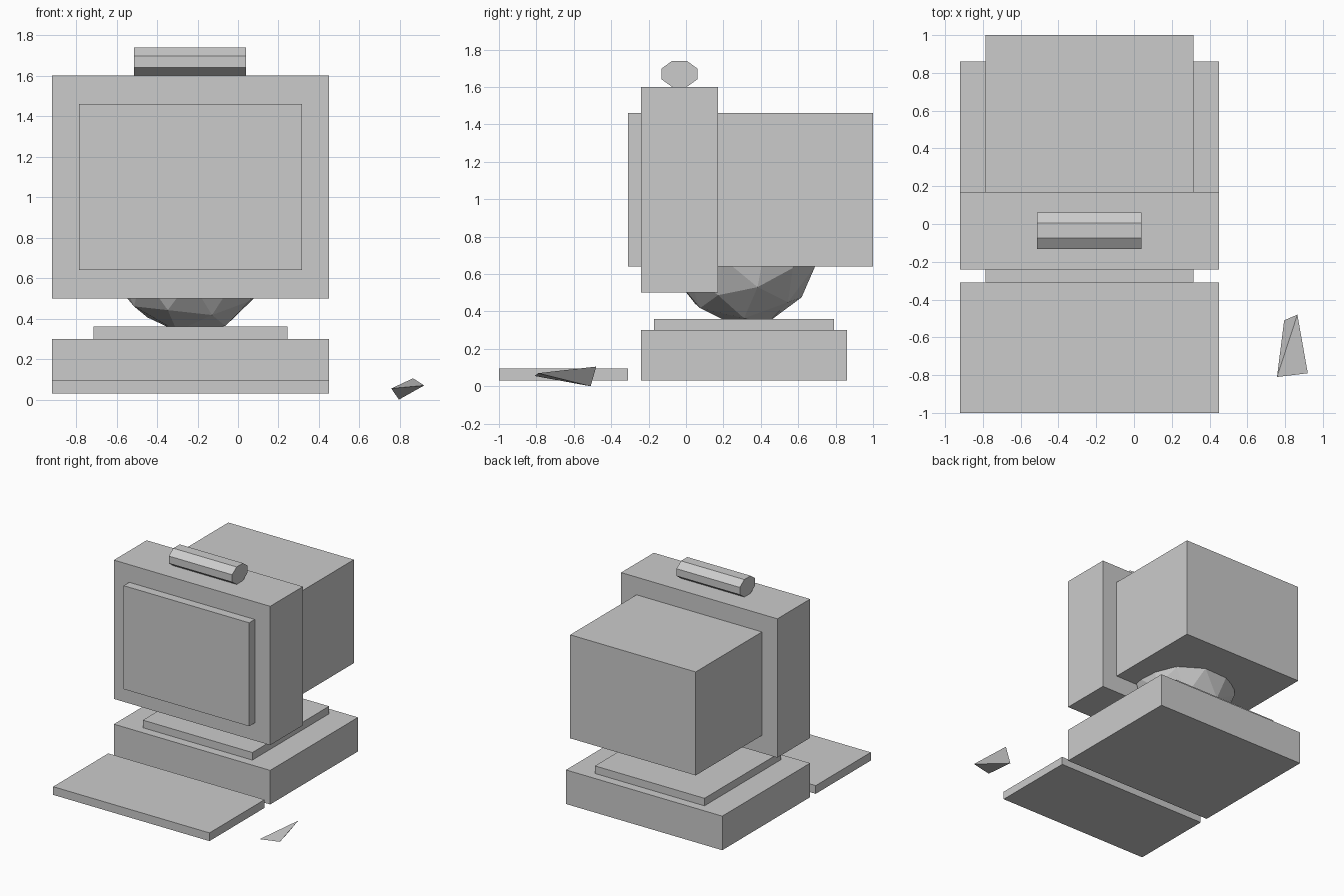
import bpy, bmesh, math
from mathutils import Matrix, Vector

old = bpy.data.objects.get("Cube")
if old:
    bpy.data.objects.remove(old, do_unlink=True)

grey = bpy.data.materials.new("plain grey")
grey.use_nodes = True
GREY = (0.6, 0.6, 0.6, 1)
grey.diffuse_color = GREY
grey.node_tree.nodes["Principled BSDF"].inputs["Base Color"].default_value = GREY


def finish(name, bm):
    bmesh.ops.recalc_face_normals(bm, faces=bm.faces)
    mesh = bpy.data.meshes.new(name)
    bm.to_mesh(mesh)
    bm.free()
    mesh.materials.append(grey)
    obj = bpy.data.objects.new(name, mesh)
    bpy.context.collection.objects.link(obj)
    return obj


def box(name, low, high):
    low, high = Vector(low), Vector(high)
    bm = bmesh.new()
    place = Matrix.Translation((low + high) / 2) @ Matrix.Diagonal((*(high - low), 1))
    bmesh.ops.create_cube(bm, size=1, matrix=place)
    return finish(name, bm)


# Monitor, computer case and keyboard
LEFT, RIGHT = 0.45, -0.92
box("monitor_frame", (RIGHT, -0.24, 0.5), (LEFT, 0.17, 1.6))
box("screen_and_tube", (-0.785, -0.31, 0.64), (0.315, 1.0, 1.46))
box("stand_plate", (-0.715, -0.17, 0.3), (0.245, 0.79, 0.36))
box("computer_case", (RIGHT, -0.24, 0.03), (LEFT, 0.86, 0.3))
box("keyboard", (RIGHT, -1.0, 0.03), (LEFT, -0.31, 0.095))

# Faceted swivel ball between the plate and the monitor
bm = bmesh.new()
bmesh.ops.create_icosphere(
    bm, subdivisions=2, radius=0.405,
    matrix=Matrix.Translation((-0.235, 0.31, 0.73)) @ Matrix.Rotation(math.radians(20), 4, "X"))
finish("swivel_ball", bm)

# Eight-sided roll lying on top of the monitor
bm = bmesh.new()
place = (Matrix.Translation((-0.237, -0.035, 1.67)) @ Matrix.Diagonal((1, 1, 0.72, 1))
         @ Matrix.Rotation(math.pi / 2, 4, "Y") @ Matrix.Rotation(math.pi / 8, 4, "Z"))
bmesh.ops.create_cone(bm, cap_ends=True, segments=8, radius1=0.104,
                      radius2=0.104, depth=0.555, matrix=place)
finish("top_roll", bm)

# Four-cornered mouse beside the keyboard
bm = bmesh.new()
corners = [bm.verts.new(p) for p in ((0.757, -0.81, 0.055), (0.92, -0.79, 0.07),
                                     (0.865, -0.48, 0.105), (0.795, -0.51, 0.0))]
for skip in corners:
    bm.faces.new([v for v in corners if v is not skip])
finish("mouse", bm)
